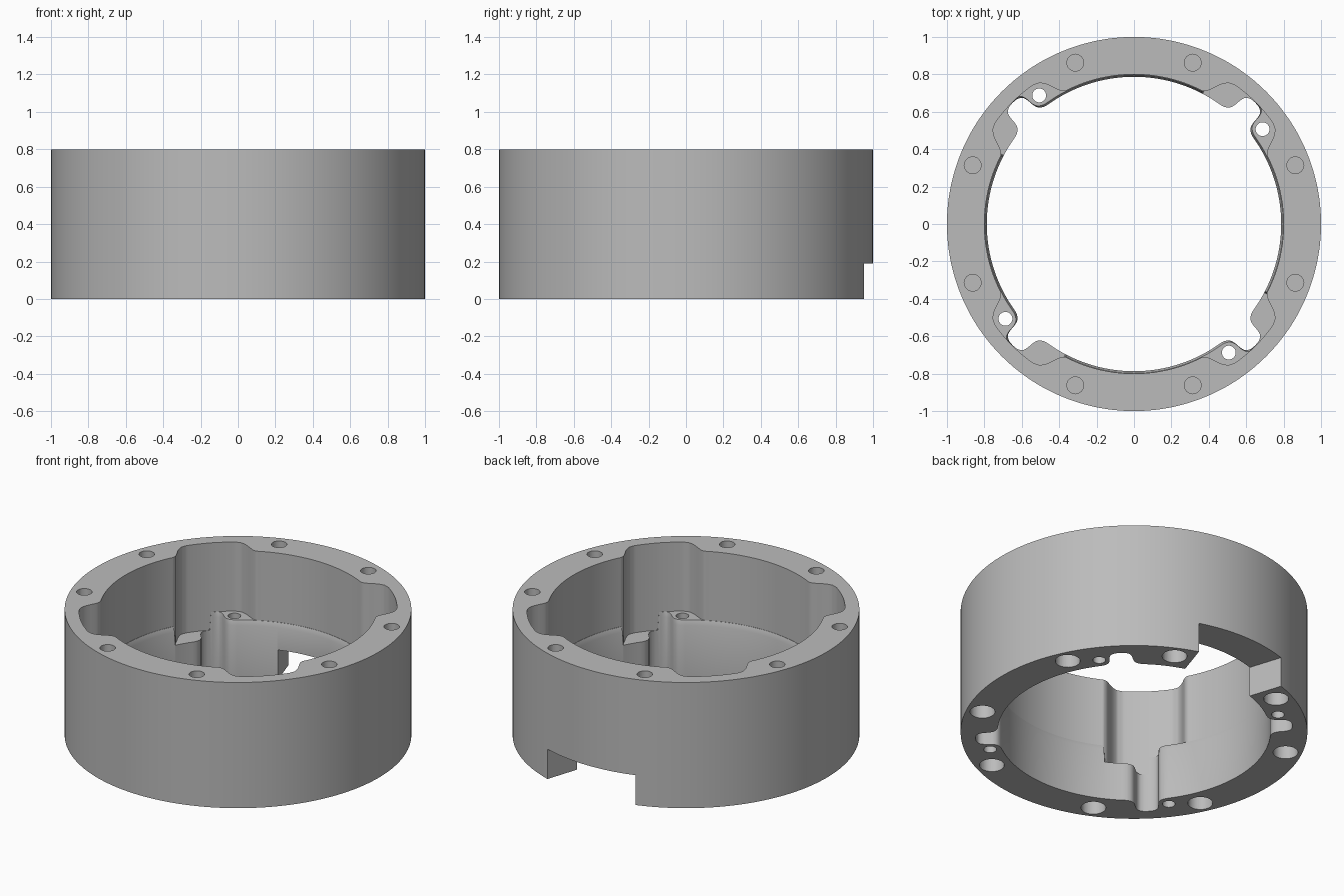
import bpy, bmesh, math
from mathutils import Matrix

cube = bpy.data.objects.get("Cube")
if cube:
    bpy.data.objects.remove(cube, do_unlink=True)

HEIGHT, LEDGE, POCKET_FLOOR, POCKET_HALF = 0.8, 0.36, 0.245, 17.5
# Bore radius against angle from each diagonal
UPPER = [(0, .92), (9, .918), (11.2, .908), (12.5, .89), (13.7, .866),
         (15, .835), (16.2, .812), (17.5, .8)]
LOWER = [(0, .917), (1.5, .916), (3, .908), (4, .89), (4.35, .87), (4.6, .838),
         (5.1, .815), (6.1, .799), (7.5, .79), (9, .787)]

metal = bpy.data.materials.new("machined_grey")
metal.use_nodes = True
grey = (0.5, 0.5, 0.5, 1)
metal.diffuse_color = grey
metal.node_tree.nodes["Principled BSDF"].inputs["Base Color"].default_value = grey


def lookup(table, x):
    for (x0, r0), (x1, r1) in zip(table, table[1:]):
        if x <= x1:
            return r0 + (r1 - r0) * (x - x0) / (x1 - x0)
    return table[-1][1]


def make_object(name, bm):
    bmesh.ops.recalc_face_normals(bm, faces=bm.faces)
    mesh = bpy.data.meshes.new(name)
    bm.to_mesh(mesh)
    bm.free()
    mesh.materials.append(metal)
    obj = bpy.data.objects.new(name, mesh)
    bpy.context.collection.objects.link(obj)
    return obj


def section(angle):
    """Closed radial section of the ring as (radius, z) pairs."""
    offset = angle % 90 - 45
    low, up = lookup(LOWER, abs(offset)), lookup(UPPER, abs(offset))
    sunk = 0 < offset < POCKET_HALF
    floor = POCKET_FLOOR if sunk else LEDGE
    lip = low if sunk else min(low + 0.011, up - 0.001)
    return [(1, 0), (low, 0), (low, floor - 0.03), (lip, floor),
            (up, floor), (up, HEIGHT), (1, HEIGHT)]


# Ring body: radial sections lofted around the axis
bm = bmesh.new()
loops = []
for i in range(720):
    deg = i / 2 + 0.25
    a = math.radians(deg)
    loops.append([bm.verts.new((r * math.cos(a), r * math.sin(a), z))
                  for r, z in section(deg)])
for i, cur in enumerate(loops):
    nxt = loops[(i + 1) % len(loops)]
    for j in range(len(cur)):
        k = (j + 1) % len(cur)
        bm.faces.new((cur[j], cur[k], nxt[k], nxt[j]))
ring = make_object("ring_body", bm)

# Cutters: bolt holes
bm = bmesh.new()


def drill(radius, angle, size, z0, z1):
    a = math.radians(angle)
    place = Matrix.Translation((radius * math.cos(a), radius * math.sin(a), (z0 + z1) / 2))
    bmesh.ops.create_cone(bm, cap_ends=True, segments=32, radius1=size,
                          radius2=size, depth=z1 - z0, matrix=place)


for diagonal in range(45, 360, 90):
    drill(0.854, diagonal - 8.6, 0.037, -0.1, 0.5)
    for side in (-1, 1):
        drill(0.918, diagonal + side * 25, 0.045, HEIGHT - 0.2, HEIGHT + 0.1)
        drill(0.905, diagonal + side * 20, 0.072, -0.1, 0.2)
holes = make_object("hole_cutter", bm)

# Cutter: notch with radial sides through the back wall
bm = bmesh.new()
points = [(r * math.cos(math.radians(a)), r * math.sin(math.radians(a)))
          for r, a in ((0.6, 72), (1.2, 72), (1.2, 108), (0.6, 108))]
base = bm.faces.new([bm.verts.new((x, y, -0.1)) for x, y in points])
grown = bmesh.ops.extrude_face_region(bm, geom=[base])["geom"]
bmesh.ops.translate(bm, vec=(0, 0, 0.29),
                    verts=[v for v in grown if isinstance(v, bmesh.types.BMVert)])
notch = make_object("notch_cutter", bm)

# Cut the ring and drop the cutters
bpy.ops.object.select_all(action='DESELECT')
bpy.context.view_layer.objects.active = ring
ring.select_set(True)
for cutter in (holes, notch):
    cutter.hide_render = True
    mod = ring.modifiers.new(cutter.name, 'BOOLEAN')
    mod.operation, mod.solver, mod.object = 'DIFFERENCE', 'EXACT', cutter
    bpy.ops.object.modifier_apply(modifier=mod.name)
    bpy.data.objects.remove(cutter, do_unlink=True)
bpy.ops.object.shade_smooth_by_angle(angle=math.radians(30))
